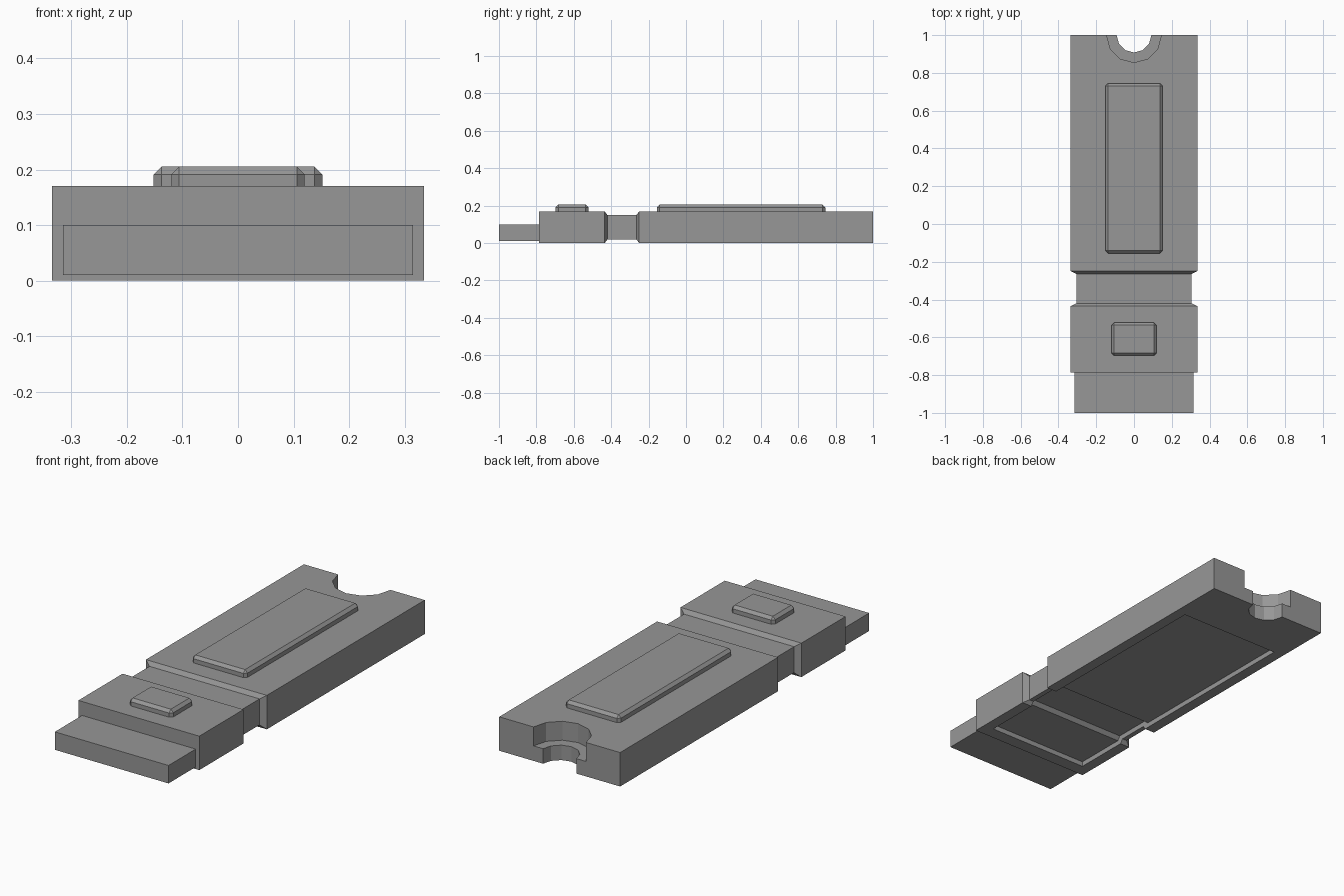
import bpy, bmesh

cube = bpy.data.objects.get("Cube")
if cube:
    bpy.data.objects.remove(cube, do_unlink=True)

grey = bpy.data.materials.new("plain grey")
grey.use_nodes = True
COLOUR = (0.31, 0.31, 0.31, 1)
grey.diffuse_color = COLOUR
grey.node_tree.nodes["Principled BSDF"].inputs["Base Color"].default_value = COLOUR


def finish(name, bm):
    bmesh.ops.recalc_face_normals(bm, faces=bm.faces)
    mesh = bpy.data.meshes.new(name)
    bm.to_mesh(mesh)
    bm.free()
    mesh.materials.append(grey)
    obj = bpy.data.objects.new(name, mesh)
    bpy.context.collection.objects.link(obj)
    return obj


def loft(name, stations):
    """Join rectangular sections (y, half width, bottom, top) along y."""
    bm = bmesh.new()
    rings = [[bm.verts.new(p) for p in
              ((-w, y, lo), (w, y, lo), (w, y, hi), (-w, y, hi))]
             for y, w, lo, hi in stations]
    for a, b in zip(rings, rings[1:]):
        for i in range(4):
            j = (i + 1) % 4
            bm.faces.new((a[i], a[j], b[j], b[i]))
    bm.faces.new(rings[0])
    bm.faces.new(rings[-1])
    return finish(name, bm)


def cylinder(name, radius, y, lo, hi):
    bm = bmesh.new()
    bmesh.ops.create_cone(bm, cap_ends=True, segments=12, radius1=radius,
                          radius2=radius, depth=hi - lo)
    bmesh.ops.translate(bm, verts=bm.verts, vec=(0, y, (lo + hi) / 2))
    return finish(name, bm)


def cut(target, cutter):
    cutter.hide_render = True
    mod = target.modifiers.new("cut", 'BOOLEAN')
    mod.operation = 'DIFFERENCE'
    mod.solver = 'EXACT'
    mod.object = cutter
    bpy.context.view_layer.objects.active = target
    bpy.ops.object.modifier_apply(modifier=mod.name)
    bpy.data.objects.remove(cutter, do_unlink=True)


# Casing with a chamfered waist
WIDE, TOP = 0.335, 0.17
WAIST = (0.305, 0.02, 0.15)
casing = loft("casing", [
    (-0.785, WIDE, 0, TOP), (-0.435, WIDE, 0, TOP),
    (-0.42, *WAIST), (-0.265, *WAIST),
    (-0.25, WIDE, 0, TOP), (1, WIDE, 0, TOP)])

# Shallow underside pocket, deeper at the waist
SHALLOW, DEEP = (0.28, -0.1, 0.025), (0.28, -0.1, 0.045)
cut(casing, loft("pocket_cutter", [
    (-0.72, *SHALLOW), (-0.455, *SHALLOW), (-0.44, *DEEP),
    (-0.245, *DEEP), (-0.23, *SHALLOW), (0.715, *SHALLOW)]))

# Stepped round notch in the back end
cut(casing, cylinder("upper_notch_cutter", 0.145, 1, 0.075, 0.3))
cut(casing, cylinder("lower_notch_cutter", 0.092, 1, -0.1, 0.2))

# Connector tongue at the front
loft("connector_tongue", [(-1, 0.315, 0.01, 0.1), (-0.78, 0.315, 0.01, 0.1)])

# Raised pads with chamfered edges
for name, half, front, back in (("large_pad", 0.152, -0.155, 0.745),
                                ("small_pad", 0.12, -0.697, -0.522)):
    pad = loft(name, [(front, half, 0.12, 0.205), (back, half, 0.12, 0.205)])
    bevel = pad.modifiers.new("chamfer", 'BEVEL')
    bevel.width = 0.014
    bevel.segments = 1
